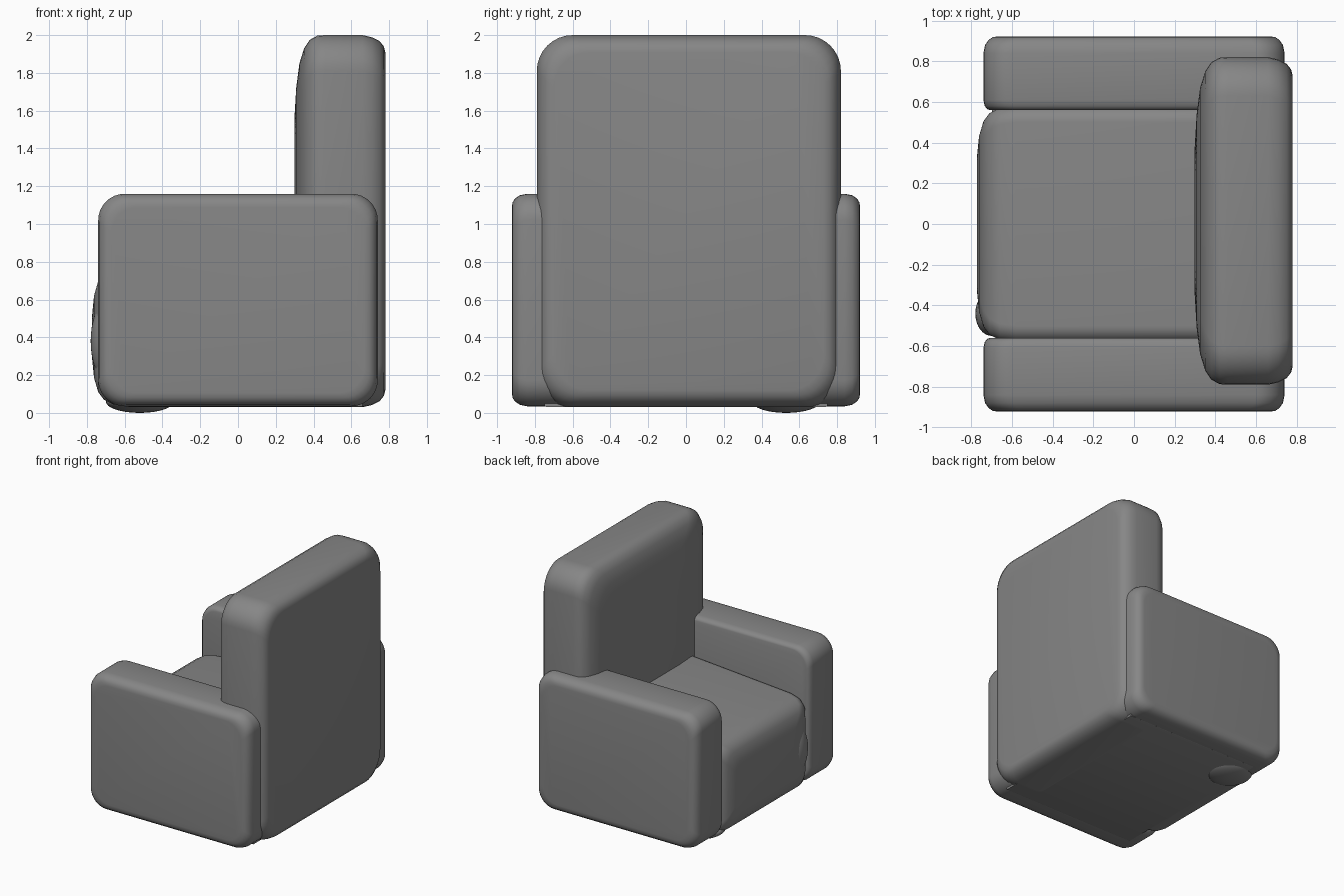
import bpy, bmesh, math

if "Cube" in bpy.data.objects:
    bpy.data.objects.remove(bpy.data.objects["Cube"])

grey = bpy.data.materials.new("warm grey upholstery")
grey.diffuse_color = (0.24, 0.24, 0.24, 1)
grey.use_nodes = True
grey.node_tree.nodes["Principled BSDF"].inputs["Base Color"].default_value = grey.diffuse_color


def smooth(obj):
    bpy.ops.object.select_all(action='DESELECT')
    obj.select_set(True)
    bpy.context.view_layer.objects.active = obj
    bpy.ops.object.shade_smooth_by_angle(angle=math.radians(45))


def cushion(name, axis, u, v, radius, stations, n=8):
    """Loft rounded rectangles along an axis; stations are (position, inset)."""
    bm = bmesh.new()
    rings = []
    for t, inset in stations:
        u0, u1, v0, v1 = u[0] + inset, u[1] - inset, v[0] + inset, v[1] - inset
        r = min(radius, (u1 - u0) * 0.4, (v1 - v0) * 0.4)
        ring = []
        corners = ((u1 - r, v1 - r), (u0 + r, v1 - r), (u0 + r, v0 + r), (u1 - r, v0 + r))
        for k, (cu, cv) in enumerate(corners):
            for i in range(n + 1):
                a = math.pi / 2 * (k + i / n)
                pu, pv = cu + r * math.cos(a), cv + r * math.sin(a)
                ring.append(bm.verts.new((t, pu, pv) if axis == 'x' else (pu, t, pv)))
        rings.append(ring)
    count = len(rings[0])
    for a, b in zip(rings, rings[1:]):
        for i in range(count):
            j = (i + 1) % count
            bm.faces.new((a[i], a[j], b[j], b[i]))
    bm.faces.new(rings[0])
    bm.faces.new(rings[-1])
    bmesh.ops.recalc_face_normals(bm, faces=bm.faces)
    mesh = bpy.data.meshes.new(name)
    bm.to_mesh(mesh)
    bm.free()
    mesh.materials.append(grey)
    obj = bpy.data.objects.new(name, mesh)
    bpy.context.collection.objects.link(obj)
    smooth(obj)
    return obj


def bulge(name, loc, size):
    bpy.ops.mesh.primitive_uv_sphere_add(segments=32, ring_count=16, location=loc)
    obj = bpy.context.object
    obj.name = name
    obj.scale = size
    obj.data.materials.append(grey)
    smooth(obj)


# Armrests: padded slabs, mirrored to the other side
arms = cushion("armrests", 'y', (-0.74, 0.74), (0.035, 1.16), 0.14, [
    (0.56, 0.03), (0.565, 0.018), (0.58, 0.006), (0.61, 0.0), (0.84, 0.0),
    (0.88, 0.008), (0.905, 0.025), (0.918, 0.045), (0.922, 0.07)])
mirror = arms.modifiers.new("other side", 'MIRROR')
mirror.use_axis = (False, True, False)

# Backrest: tall slab with a domed front and rounded rear edges
cushion("backrest", 'x', (-0.79, 0.82), (0.03, 2.0), 0.19, [
    (0.298, 0.45), (0.308, 0.28), (0.325, 0.15), (0.35, 0.07), (0.38, 0.025),
    (0.42, 0.003), (0.46, 0.0), (0.66, 0.0), (0.71, 0.012), (0.75, 0.032),
    (0.772, 0.06), (0.78, 0.09)])

# Seat: block between the arms with a domed front and a top rising to the back
seat = cushion("seat", 'x', (-0.58, 0.58), (0.035, 0.78), 0.08, [
    (-0.772, 0.25), (-0.762, 0.15), (-0.74, 0.075), (-0.71, 0.035),
    (-0.66, 0.01), (-0.58, 0.0), (0.3, 0.0), (0.6, 0.0)])
for vert in seat.data.vertices:
    if vert.co.z > 0.4:
        vert.co.z += 0.075 * (vert.co.x + 0.65)

# Underside panel closing the seams between seat, arms and back
cushion("underside", 'x', (-0.75, 0.75), (0.032, 0.12), 0.01,
        [(-0.58, 0.0), (0.66, 0.0)], n=2)

# Soft sags in the upholstery
bulge("front_sag", (-0.70, -0.44, 0.38), (0.08, 0.11, 0.20))
bulge("bottom_sag", (-0.52, 0.53, 0.06), (0.18, 0.18, 0.06))
